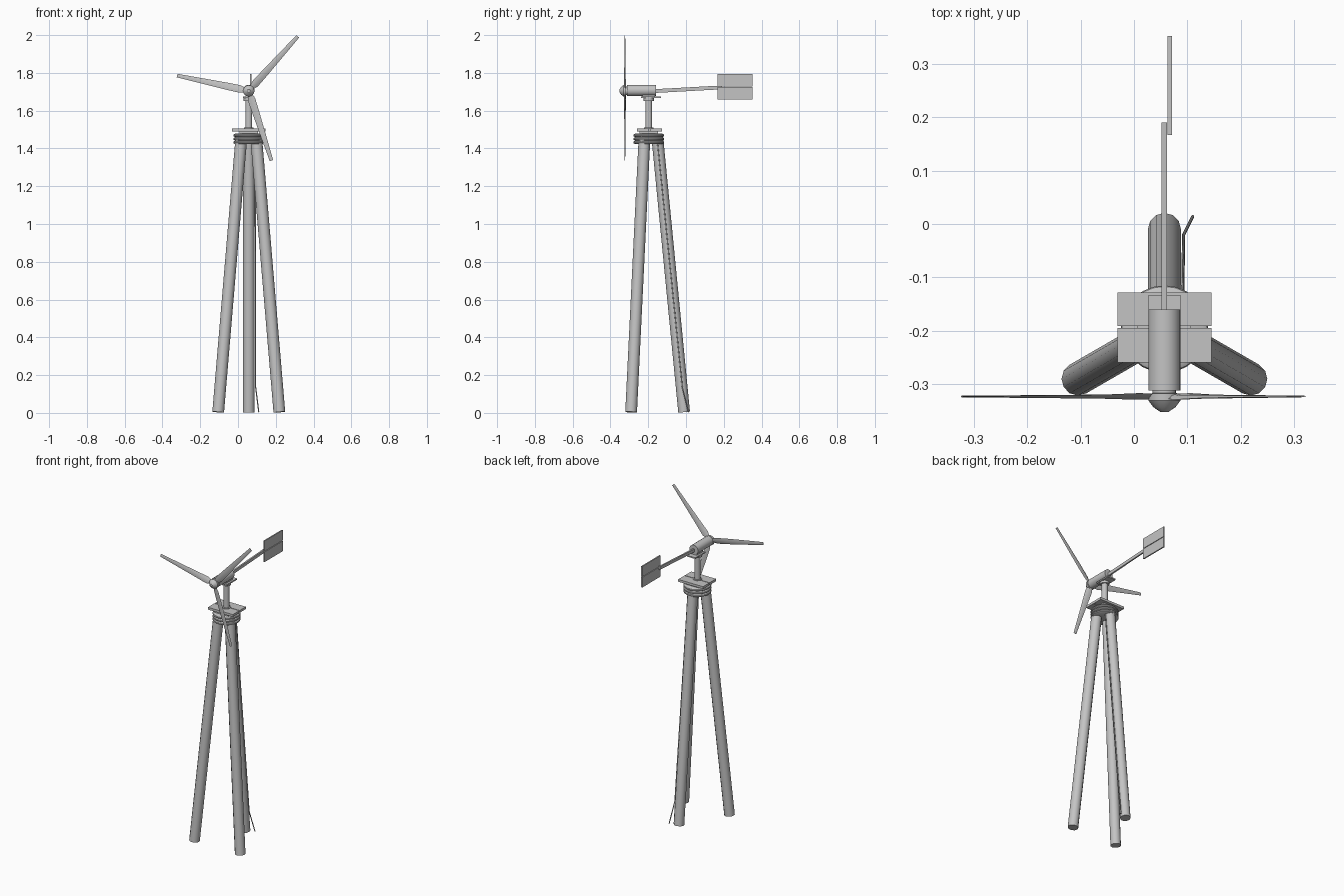
import bpy, bmesh, math
from mathutils import Vector, Matrix

if "Cube" in bpy.data.objects:
    bpy.data.objects.remove(bpy.data.objects["Cube"])

CX, CY = 0.057, -0.197      # tower axis
HUB_Z = 1.705

grey = bpy.data.materials.new("light_grey")
grey.diffuse_color = (0.55, 0.55, 0.55, 1)
grey.use_nodes = True
grey.node_tree.nodes["Principled BSDF"].inputs["Base Color"].default_value = grey.diffuse_color


def finish(name, bm, smooth=True):
    bmesh.ops.recalc_face_normals(bm, faces=bm.faces)
    me = bpy.data.meshes.new(name)
    bm.to_mesh(me)
    bm.free()
    me.materials.append(grey)
    ob = bpy.data.objects.new(name, me)
    bpy.context.collection.objects.link(ob)
    if smooth:
        bpy.ops.object.select_all(action='DESELECT')
        ob.select_set(True)
        bpy.context.view_layer.objects.active = ob
        bpy.ops.object.shade_smooth_by_angle(angle=math.radians(35))
    return ob


def box(name, lo, hi):
    lo, hi = Vector(lo), Vector(hi)
    bm = bmesh.new()
    bmesh.ops.create_cube(bm, size=1)
    for v in bm.verts:
        v.co = (lo + hi) / 2 + Vector(a * b for a, b in zip(v.co, hi - lo))
    return finish(name, bm, False)


def lathe(name, start, end, profile, sides):
    """Revolve (radius, distance) pairs about the axis from start to end."""
    start, end = Vector(start), Vector(end)
    rot = (end - start).to_track_quat('Z', 'Y').to_matrix()
    bm = bmesh.new()
    rings = []
    for r, d in profile:
        rings.append([bm.verts.new(start + rot @ Vector((
            r * math.cos(2 * math.pi * i / sides),
            r * math.sin(2 * math.pi * i / sides), d))) for i in range(sides)])
    for a, b in zip(rings, rings[1:]):
        for i in range(sides):
            j = (i + 1) % sides
            bm.faces.new((a[i], a[j], b[j], b[i]))
    bm.faces.new(rings[0][::-1])
    bm.faces.new(rings[-1])
    return finish(name, bm)


def rod(name, start, end, r, sides=16):
    length = (Vector(end) - Vector(start)).length
    return lathe(name, start, end, [(r, 0), (r, length)], sides)


# Three splayed legs
for i, deg in enumerate((90, 210, 330)):
    d = Vector((math.cos(math.radians(deg)), math.sin(math.radians(deg)), 0))
    base = Vector((CX, CY, 0))
    rod(f"leg_{i + 1}", base + d * 0.187 + Vector((0, 0, 0.004)),
        base + d * 0.045 + Vector((0, 0, 1.46)), 0.031, 12)

# Cable down the rear leg, kicking out at the foot
rod("cable_upper", (0.091, -0.15, 1.42), (0.093, -0.02, 0.14), 0.003, 8)
rod("cable_foot", (0.093, -0.02, 0.14), (0.110, 0.014, 0.004), 0.003, 8)

# Stacked rope rings binding the leg tops
for i in range(3):
    z = 1.423 + i * 0.0185
    lathe(f"binding_ring_{i + 1}", (CX, CY, z), (CX, CY, z + 1),
          [(0.072, 0), (0.080, 0.004), (0.082, 0.009), (0.080, 0.014), (0.072, 0.0185)], 24)

# Split platform with bearer block
box("platform_bearer", (CX - 0.05, CY - 0.05, 1.476), (CX + 0.05, CY + 0.05, 1.492))
box("platform_front", (CX - 0.088, -0.260, 1.491), (CX + 0.088, -0.195, 1.506))
box("platform_rear", (CX - 0.088, -0.191, 1.491), (CX + 0.088, -0.128, 1.506))

# Mast with collars and the swivel plate
rod("mast", (CX, CY, 1.48), (CX, CY, 1.675), 0.018, 20)
rod("mast_base_collar", (CX, CY, 1.503), (CX, CY, 1.510), 0.026, 20)
rod("mast_top_collar", (CX, CY, 1.652), (CX, CY, 1.666), 0.027, 20)
box("swivel_plate", (CX - 0.03, -0.237, 1.666), (CX + 0.03, -0.133, 1.674))
box("nacelle_saddle", (CX - 0.018, -0.23, 1.673), (CX + 0.018, -0.165, 1.690))

# Generator body and nose cone
rod("nacelle", (CX, -0.312, 1.707), (CX, -0.160, 1.707), 0.030, 24)
lathe("hub", (CX, -0.309, HUB_Z), (CX, -1, HUB_Z),
      [(0.022, 0), (0.022, 0.008), (0.030, 0.009), (0.030, 0.022),
       (0.021, 0.034), (0.008, 0.043)], 16)


# Three tapered, twisted blades
def blade(name, deg):
    bm = bmesh.new()
    sections = [(0.018, 0.012, 0.008, 20), (0.05, 0.021, 0.008, 17),
                (0.12, 0.019, 0.006, 10), (0.25, 0.0145, 0.005, 6), (0.388, 0.0095, 0.003, 3)]
    turn = Matrix.Rotation(-math.radians(deg), 3, 'Y')
    rings = []
    for r, half, thick, twist in sections:
        t = Matrix.Rotation(math.radians(twist), 3, 'X')
        pts = [(0, 0, half), (0, thick / 2, half * 0.4), (0, thick / 3, -half * 0.4),
               (0, 0, -half), (0, -thick / 3, -half * 0.4), (0, -thick / 2, half * 0.4)]
        rings.append([bm.verts.new(turn @ (t @ Vector(p) + Vector((r, 0, 0)))
                                   + Vector((CX, -0.323, HUB_Z))) for p in pts])
    for a, b in zip(rings, rings[1:]):
        for i in range(6):
            j = (i + 1) % 6
            bm.faces.new((a[i], a[j], b[j], b[i]))
    bm.faces.new(rings[0][::-1])
    bm.faces.new(rings[-1])
    finish(name, bm)


for i in range(3):
    blade(f"blade_{i + 1}", 48 + 120 * i)

# Tail boom, rising slightly to the rear
boom = box("tail_boom", (CX - 0.005, -0.165, -0.010), (CX + 0.005, 0.190, 0.010))
for v in boom.data.vertices:
    v.co.z += 1.704 + (v.co.y + 0.16) * 0.055

# Two-panel tail vane
box("vane_lower", (0.063, 0.167, 1.659), (0.071, 0.352, 1.724))
box("vane_upper", (0.063, 0.167, 1.728), (0.071, 0.352, 1.794))
